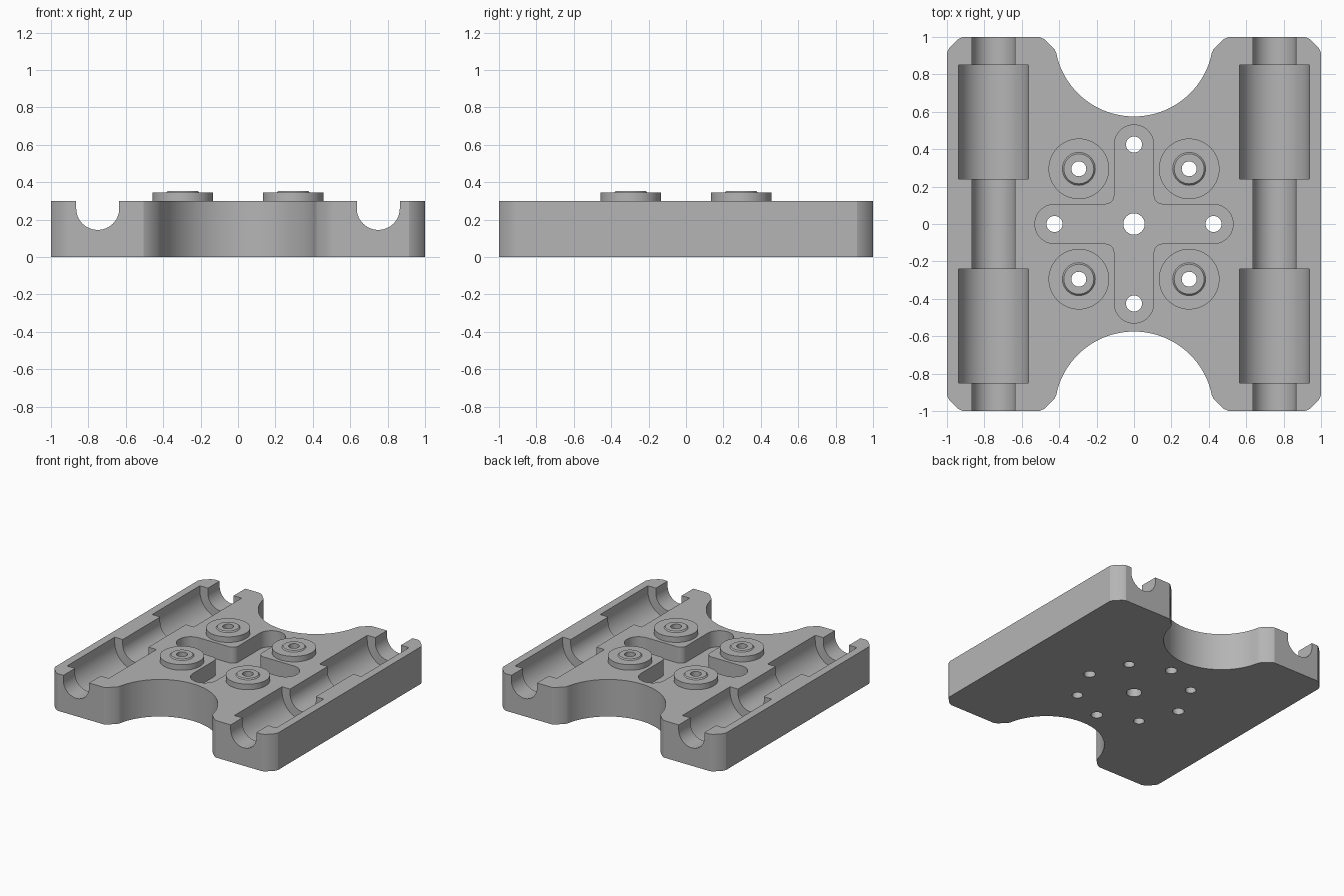
import bpy, bmesh
from math import radians, cos, sin, pi
from mathutils import Vector, Matrix

cube = bpy.data.objects.get("Cube")
if cube:
    bpy.data.objects.remove(cube, do_unlink=True)

grey = bpy.data.materials.new("plain grey")
grey.use_nodes = True
COLOR = (0.46, 0.46, 0.46, 1)
grey.diffuse_color = COLOR
grey.node_tree.nodes["Principled BSDF"].inputs["Base Color"].default_value = COLOR

HEIGHT = 0.30
ROD_X = 0.75
ROD_Z = 0.26
BOSS = 0.295


def arc(cx, cy, r, start, end, steps):
    """Points along an arc, angles in degrees."""
    angles = [radians(start + (end - start) * i / steps) for i in range(steps + 1)]
    return [(cx + r * cos(a), cy + r * sin(a)) for a in angles]


def make_object(name, bm):
    bmesh.ops.recalc_face_normals(bm, faces=bm.faces)
    mesh = bpy.data.meshes.new(name)
    bm.to_mesh(mesh)
    bm.free()
    mesh.materials.append(grey)
    obj = bpy.data.objects.new(name, mesh)
    bpy.context.collection.objects.link(obj)
    return obj


def prism(name, outline, low, high, along_y=False):
    """Extrude an outline along z, or an x-z outline along y."""
    bm = bmesh.new()
    place = (lambda p: (p[0], low, p[1])) if along_y else (lambda p: (p[0], p[1], low))
    face = bm.faces.new([bm.verts.new(place(p)) for p in outline])
    new = bmesh.ops.extrude_face_region(bm, geom=[face])["geom"]
    step = Vector((0, high - low, 0) if along_y else (0, 0, high - low))
    bmesh.ops.translate(bm, vec=step, verts=[v for v in new if isinstance(v, bmesh.types.BMVert)])
    return make_object(name, bm)


def shade(obj):
    bpy.ops.object.select_all(action="DESELECT")
    obj.select_set(True)
    bpy.context.view_layer.objects.active = obj
    bpy.ops.object.shade_smooth_by_angle(angle=radians(25))


# Plate outline: softened corner chamfers and a round waist at each end
corner = [(0.415, 0.912), (0.425, 0.935), (0.48, 0.988), (0.505, 1.0),
          (0.915, 1.0), (0.94, 0.988), (0.988, 0.94), (1.0, 0.915)]
waist = arc(0, 1, 0.425, -168, -12, 48)[1:-1]
back = [(-x, y) for x, y in reversed(corner)] + waist + corner
outline = back + [(-x, -y) for x, y in back]
plate = prism("base_plate", outline, 0, HEIGHT)

cutters = []


# U-shaped troughs for the rods and their bearings
def trough(name, x, radius, y0, y1):
    section = arc(x, ROD_Z, radius, 180, 360, 32) + [(x + radius, 0.5), (x - radius, 0.5)]
    cutters.append(prism(name, section, y0, y1, along_y=True))


for x in (-ROD_X, ROD_X):
    trough("rod_channel_cutter", x, 0.115, -1.1, 1.1)
    trough("bearing_pocket_cutter", x, 0.187, 0.24, 0.85)
    trough("bearing_pocket_cutter", x, 0.187, -0.85, -0.24)

# Cross-shaped recess with round arm ends and filleted inner corners
ARM = 0.105
FILLET = 0.05
inner = ARM + FILLET
arm = arc(0.425, 0, ARM, -90, 90, 24) + arc(inner, inner, FILLET, -90, -180, 8)
cross = []
for quarter in range(4):
    turn = Matrix.Rotation(quarter * pi / 2, 2)
    cross += [tuple(turn @ Vector(p)) for p in arm]
cutters.append(prism("cross_recess_cutter", cross, 0.17, 0.5))

# Through holes
holes = [(0, 0, 0.057)]
holes += [(x, y, 0.043) for x, y in ((0.425, 0), (-0.425, 0), (0, 0.425), (0, -0.425))]
holes += [(x, y, 0.04) for x in (-BOSS, BOSS) for y in (-BOSS, BOSS)]
for x, y, radius in holes:
    cutters.append(prism("hole_cutter", arc(x, y, radius, 0, 360, 32)[:-1], -0.1, 0.5))

for cutter in cutters:
    cutter.hide_render = True
    cut = plate.modifiers.new("cut", "BOOLEAN")
    cut.operation = "DIFFERENCE"
    cut.solver = "EXACT"
    cut.object = cutter

# Bake the cuts and drop the cutters
depsgraph = bpy.context.evaluated_depsgraph_get()
baked = bpy.data.meshes.new_from_object(plate.evaluated_get(depsgraph))
plate.modifiers.clear()
plate.data = baked
for cutter in cutters:
    bpy.data.objects.remove(cutter, do_unlink=True)
shade(plate)

# Round bosses, each with a raised washer lip around its hole
boss_profile = [(0.04, HEIGHT), (0.04, 0.354), (0.08, 0.354), (0.088, 0.345),
                (0.162, 0.345), (0.162, HEIGHT)]
for side, x in (("right", -BOSS), ("left", BOSS)):
    for end, y in (("front", -BOSS), ("back", BOSS)):
        bm = bmesh.new()
        points = [bm.verts.new((r, 0, z)) for r, z in boss_profile]
        edges = [bm.edges.new(pair) for pair in zip(points, points[1:] + points[:1])]
        bmesh.ops.spin(bm, geom=points + edges, cent=(0, 0, 0), axis=(0, 0, 1),
                       angle=2 * pi, steps=48, use_merge=True)
        bmesh.ops.remove_doubles(bm, verts=bm.verts, dist=0.0001)
        boss = make_object(f"{end}_{side}_boss", bm)
        boss.location = (x, y, 0)
        shade(boss)
